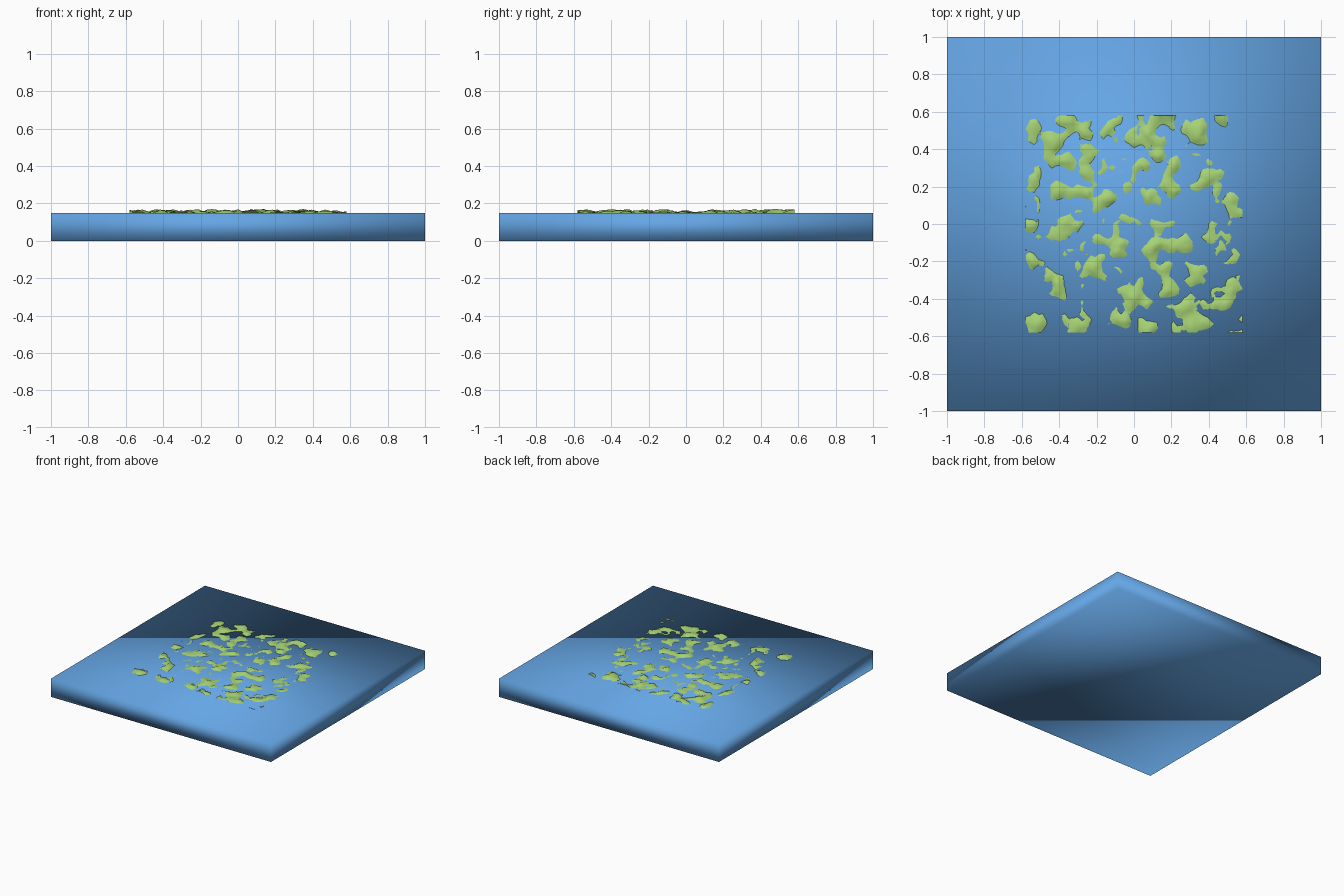
import bpy, bmesh, math, random

if "Cube" in bpy.data.objects:
    bpy.data.objects.remove(bpy.data.objects["Cube"])

random.seed(7)
WATER = 0.15      # water level
HALF = 0.58       # half width of the terrain
CELLS = 50


def material(name, rgb):
    m = bpy.data.materials.new(name)
    m.diffuse_color = (*rgb, 1)
    m.use_nodes = True
    m.node_tree.nodes["Principled BSDF"].inputs["Base Color"].default_value = m.diffuse_color
    return m


def finish(bm, name, mat):
    for f in bm.faces:
        f.smooth = True
    me = bpy.data.meshes.new(name)
    bm.to_mesh(me)
    bm.free()
    me.materials.append(mat)
    ob = bpy.data.objects.new(name, me)
    bpy.context.collection.objects.link(ob)
    return ob


blue = material("water blue", (0.13, 0.38, 0.78))
green = material("grass green", (0.39, 0.66, 0.18))

# Water slab, smooth across its corners
bm = bmesh.new()
bmesh.ops.create_cube(bm, size=1)
for v in bm.verts:
    v.co = (v.co.x * 2, v.co.y * 2, (v.co.z + 0.5) * WATER)
finish(bm, "water", blue)

# Large hills: x, y, radius
large = [(.08, .49, .09), (.34, .49, .07), (-.46, .44, .07), (-.37, .33, .06),
         (.40, .25, .06), (.14, -.11, .09), (-.09, -.10, .06), (-.01, -.40, .08),
         (.30, -.49, .08), (-.54, -.53, .06), (-.23, -.22, .06), (.33, -.26, .06)]
# Small hills: x, y
small = [(.17, .57), (.48, .55), (-.34, .55), (-.53, .53), (-.27, .50), (-.14, .51),
         (-.25, .38), (.05, .32), (.14, .36), (.22, .31), (-.24, .27), (-.26, .16),
         (-.39, .17), (-.15, .15), (-.53, .23), (-.05, .20), (.09, .16), (.20, .20),
         (.41, .15), (.50, .12), (-.54, -.02), (-.35, -.01), (-.21, -.08), (.26, -.10),
         (.43, -.06), (-.55, -.20), (-.42, -.31), (-.27, -.33), (-.07, -.51), (.18, -.22),
         (.51, -.35), (.19, -.35), (-.34, -.55), (-.26, -.53), (.08, -.55), (.46, -.41)]
hills = large + [(x, y, 0.048) for x, y in small]

# Coarse random heights add ragged shores and stray islets
N = 34
rough = [[random.uniform(-1, 1) for _ in range(N + 2)] for _ in range(N + 2)]


def noise(x, y):
    u, v = ((c + HALF) / (2 * HALF) * N for c in (x, y))
    i, j = min(max(int(u), 0), N), min(max(int(v), 0), N)
    a, b = u - i, v - j
    return ((1 - b) * ((1 - a) * rough[i][j] + a * rough[i + 1][j])
            + b * ((1 - a) * rough[i][j + 1] + a * rough[i + 1][j + 1]))


def height(x, y):
    hill = max(max(1 - math.hypot(x - hx, y - hy) / r, -0.5) for hx, hy, r in hills)
    h = WATER + 0.013 * hill + 0.014 * noise(x, y) + random.uniform(-0.002, 0.002)
    return min(max(h, 0.125), 0.176)


# Hilly terrain sheet whose peaks rise above the water
bm = bmesh.new()
bmesh.ops.create_grid(bm, x_segments=CELLS, y_segments=CELLS, size=HALF)
for v in bm.verts:
    v.co.z = height(v.co.x, v.co.y)
bmesh.ops.triangulate(bm, faces=bm.faces[:])
finish(bm, "islands", green)
